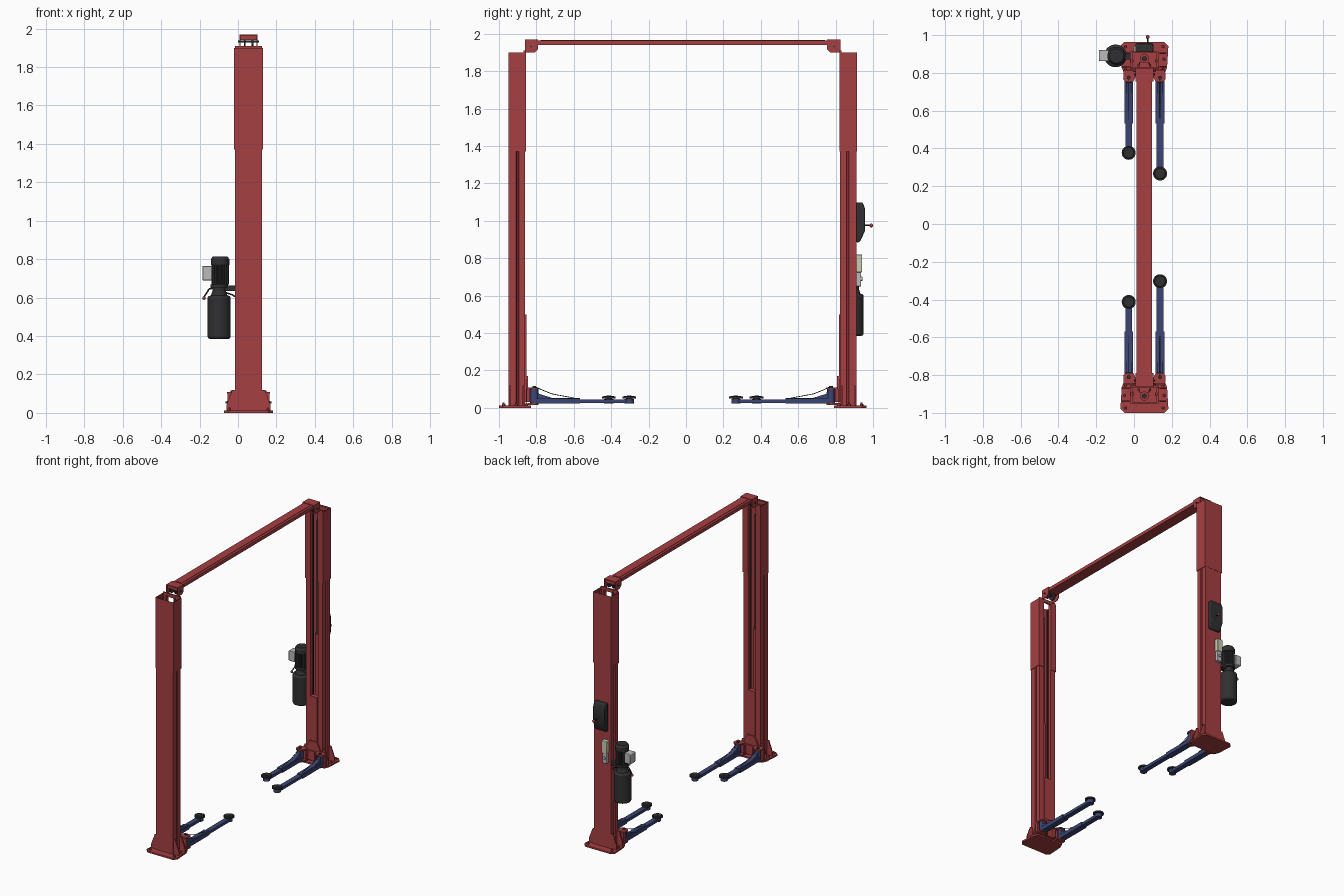
import bpy, bmesh, math
from mathutils import Vector, Matrix

if "Cube" in bpy.data.objects:
    bpy.data.objects.remove(bpy.data.objects["Cube"])

C = -0.018   # mid plane between the two posts
XC = 0.055   # post centre in x


def material(name, *rgb):
    m = bpy.data.materials.new(name)
    m.diffuse_color = (*rgb, 1)
    m.use_nodes = True
    m.node_tree.nodes["Principled BSDF"].inputs["Base Color"].default_value = m.diffuse_color
    return m


RED = material("red paint", 0.38, 0.05, 0.055)
BLUE = material("blue paint", 0.045, 0.06, 0.17)
BLACK = material("black", 0.03, 0.03, 0.032)
GREY = material("light grey", 0.5, 0.5, 0.5)
CREAM = material("cream", 0.6, 0.6, 0.45)


def box(bm, x0, x1, y0, y1, z0, z1):
    m = Matrix.Translation(((x0 + x1) / 2, (y0 + y1) / 2, (z0 + z1) / 2))
    bmesh.ops.create_cube(bm, size=1, matrix=m @ Matrix.Diagonal((x1 - x0, y1 - y0, z1 - z0, 1)))


def rod(bm, a, b, r, r2=None, n=24):
    a, b = Vector(a), Vector(b)
    m = Matrix.Translation((a + b) / 2) @ (b - a).to_track_quat('Z', 'Y').to_matrix().to_4x4()
    bmesh.ops.create_cone(bm, cap_ends=True, segments=n, radius1=r, radius2=r if r2 is None else r2,
                          depth=(b - a).length, matrix=m)


def ball(bm, p, r):
    bmesh.ops.create_uvsphere(bm, u_segments=16, v_segments=10, radius=r, matrix=Matrix.Translation(p))


def prism(bm, pts, axis, a, b):
    def at(p, t):
        return {'x': (t, p[0], p[1]), 'y': (p[0], t, p[1]), 'z': (p[0], p[1], t)}[axis]
    lo = [bm.verts.new(at(p, a)) for p in pts]
    hi = [bm.verts.new(at(p, b)) for p in pts]
    n = len(pts)
    fs = [bm.faces.new(lo), bm.faces.new(hi)]
    fs += [bm.faces.new((lo[i], lo[(i + 1) % n], hi[(i + 1) % n], hi[i])) for i in range(n)]
    bmesh.ops.recalc_face_normals(bm, faces=fs)


def wire(bm, pts, r):
    for a, b in zip(pts, pts[1:]):
        rod(bm, a, b, r, n=8)


def part(name, mat, build, mirror=False, bevel=0):
    """build fills a bmesh; mirrored parts are measured from the mid plane."""
    bm = bmesh.new()
    build(bm)
    for f in bm.faces:
        f.smooth = True
    for e in bm.edges:
        e.smooth = len(e.link_faces) == 2 and e.calc_face_angle(0) < 0.55
    me = bpy.data.meshes.new(name)
    bm.to_mesh(me)
    bm.free()
    me.materials.append(mat)
    ob = bpy.data.objects.new(name, me)
    bpy.context.collection.objects.link(ob)
    if bevel:
        b = ob.modifiers.new("bevel", 'BEVEL')
        b.width, b.segments, b.limit_method = bevel, 2, 'ANGLE'
    if mirror:
        ob.location.y = C
        m = ob.modifiers.new("mirror", 'MIRROR')
        m.use_axis = (False, True, False)
    return ob


def sym(half):
    """closed outline from its right half, given outside of post to slot"""
    return [(XC + u, v) for u, v in half] + [(XC - u, v) for u, v in reversed(half)]


# posts: folded C section with a groove down each side and a slot facing inward
T = 0.006
post = sym([(0.070, -0.930), (0.070, -0.890), (0.062, -0.886), (0.062, -0.879), (0.070, -0.875),
            (0.070, -0.842), (0.030, -0.842), (0.030, -0.865), (0.030 + T, -0.865), (0.030 + T, -0.848),
            (0.064, -0.848), (0.064, -0.872), (0.056, -0.876), (0.056, -0.889), (0.064, -0.893), (0.064, -0.924)])
part("post", RED, lambda bm: prism(bm, post, 'z', 0.01, 1.895), True)
sleeve = sym([(0.075, -0.932), (0.075, -0.838), (0.030, -0.838), (0.030, -0.8415),
              (0.0705, -0.8415), (0.0705, -0.9305)])
part("post_extension", RED, lambda bm: prism(bm, sleeve, 'z', 1.37, 1.9), True)


# base plate with side gussets and anchor bolts
def base(bm):
    prism(bm, sym([(0.105, -0.982), (0.127, -0.96), (0.120, -0.845), (0.105, -0.81)]), 'z', 0, 0.012)
    for s in (-1, 1):
        for y in (-0.925, -0.855):
            prism(bm, [(XC + s * u, z) for u, z in ((0.068, 0.012), (0.115, 0.012), (0.115, 0.04), (0.085, 0.12),
                                                   (0.068, 0.12))], 'y', y, y + 0.008)


def bolts(bm):
    for s in (-1, 1):
        for u, y in ((0.10, -0.957), (0.105, -0.89), (0.10, -0.836)):
            rod(bm, (XC + s * u, y, 0.01), (XC + s * u, y, 0.02), 0.010, n=6)
            rod(bm, (XC + s * u, y, 0.02), (XC + s * u, y, 0.028), 0.005, n=10)


part("base_plate", RED, base, True)
part("anchor_bolts", RED, bolts, True)


# carriage sliding in the post, with lugs for the arms
def carriage(bm):
    box(bm, XC - 0.028, XC + 0.028, -0.875, -0.836, 0.03, 0.5)
    prism(bm, [(XC + u, z) for u, z in ((-0.06, 0.03), (0.06, 0.03), (0.06, 0.11), (0.03, 0.17),
                                       (-0.03, 0.17), (-0.06, 0.11))], 'y', -0.838, -0.826)
    box(bm, XC - 0.11, XC + 0.11, -0.835, -0.815, 0.03, 0.10)
    for s in (-1, 1):
        for z in (0.016, 0.100):
            prism(bm, [(XC + s * u, y) for u, y in ((0.045, -0.83), (0.11, -0.83), (0.112, -0.785), (0.10, -0.77),
                                                   (0.06, -0.77), (0.045, -0.80))], 'z', z, z + 0.009)
        box(bm, XC + s * 0.035 - 0.004, XC + s * 0.035 + 0.004, -0.83, -0.795, 0.03, 0.10)


part("carriage", RED, carriage, True)
part("hydraulic_cylinder", RED, lambda bm: rod(bm, (XC, -0.893, 0.012), (XC, -0.893, 0.95), 0.024), True)


def chains(bm):
    rod(bm, (XC, -0.893, 0.95), (XC, -0.893, 1.8), 0.013)
    for s in (-1, 1):
        box(bm, XC + s * 0.026 - 0.003, XC + s * 0.026 + 0.003, -0.87, -0.862, 0.5, 1.85)


part("piston_rod_and_chains", BLACK, chains, True)

# lifting arms: root, outer tube, inner tube, pad, restraint cable
for label, x, y1 in (("short", -0.028, -0.395), ("long", 0.138, -0.285)):
    def arm(bm):
        prism(bm, [(-0.812, 0.026), (-0.55, 0.026), (-0.55, 0.052), (-0.70, 0.054), (-0.768, 0.075),
                   (-0.775, 0.10), (-0.812, 0.10)], 'x', x - 0.014, x + 0.014)
        box(bm, x - 0.023, x + 0.023, -0.79, -0.55, 0.022, 0.050)
        box(bm, x - 0.018, x + 0.018, -0.56, y1, 0.025, 0.046)
        rod(bm, (x, y1, 0.022), (x, y1, 0.048), 0.025)
        rod(bm, (x, -0.793, 0.026), (x, -0.793, 0.10), 0.022)

    def pad(bm):
        rod(bm, (x, y1, 0.044), (x, y1, 0.052), 0.018)
        rod(bm, (x, y1, 0.050), (x, y1, 0.060), 0.037, n=32)
        rod(bm, (x, y1, 0.060), (x, y1, 0.063), 0.030, 0.027, n=32)
        rod(bm, (x, y1, 0.063), (x, y1, 0.065), 0.012)

    def cable(bm):
        rod(bm, (x, -0.793, 0.10), (x, -0.793, 0.117), 0.010)
        wire(bm, [(x, -0.793, 0.115), (x, -0.75, 0.095), (x, -0.70, 0.075), (x, -0.60, 0.056), (x, -0.57, 0.050)], 0.002)

    part(label + "_arm", BLUE, arm, True)
    part(label + "_arm_pad", BLACK, pad, True)
    part(label + "_arm_restraint", BLACK, cable, True)


# overhead beam with end brackets and cable pulleys
def beam(bm):
    box(bm, 0.014, 0.096, C - 0.835, C + 0.835, 1.94, 1.965)
    box(bm, 0.032, 0.078, C - 0.76, C + 0.76, 1.964, 1.968)


def bracket(bm):
    for x in (0.008, 0.096):
        prism(bm, [(-0.843, 1.900), (-0.79, 1.900), (-0.772, 1.918), (-0.772, 1.970), (-0.843, 1.970)],
              'x', x, x + 0.006)
    box(bm, 0.008, 0.102, -0.843, -0.772, 1.965, 1.970)
    box(bm, XC - 0.07, XC + 0.07, -0.85, -0.838, 1.885, 1.91)


def pulleys(bm):
    rod(bm, (0.0, -0.81, 1.932), (0.11, -0.81, 1.932), 0.005, n=12)
    for x in (0.03, 0.07):
        rod(bm, (x, -0.81, 1.932), (x + 0.01, -0.81, 1.932), 0.028)


part("overhead_beam", RED, beam)
part("beam_bracket", RED, bracket, True)
part("cable_pulleys", BLACK, pulleys, True)

# power unit beside the rear post
PX, PY = -0.098, 0.89
part("oil_tank", BLACK, lambda bm: rod(bm, (PX, PY, 0.385), (PX, PY, 0.61), 0.06, n=40), bevel=0.012)


def motor(bm):
    rod(bm, (PX, PY, 0.605), (PX, PY, 0.635), 0.045, 0.035)
    rod(bm, (PX, PY, 0.63), (PX, PY, 0.665), 0.035)
    rod(bm, (PX, PY, 0.65), (PX, PY, 0.668), 0.046)
    fins = [((PX + 5e-3) + r * math.cos(a), PY + r * math.sin(a)) for i in range(64)
            for r, a in [(0.046 if i % 4 < 2 else 0.039, i * math.tau / 64)]]
    prism(bm, fins, 'z', 0.668, 0.77)
    rod(bm, (PX + 5e-3, PY, 0.77), (PX + 5e-3, PY, 0.80), 0.048)
    rod(bm, (PX + 5e-3, PY, 0.80), (PX + 5e-3, PY, 0.815), 0.048, 0.038)
    box(bm, PX, -0.012, PY - 0.02, PY + 0.015, 0.635, 0.662)
    wire(bm, [(PX + 0.02, PY, 0.63), (-0.03, PY, 0.615), (-0.014, PY, 0.605)], 0.004)
    wire(bm, [(PX - 0.03, PY, 0.65), (-0.15, PY, 0.645), (-0.178, PY, 0.602)], 0.004)


part("pump_and_motor", BLACK, motor)
part("pump_lever_knob", RED, lambda bm: ball(bm, (-0.177, PY, 0.597), 0.009))
part("motor_terminal_box", GREY, lambda bm: box(bm, -0.185, -0.135, 0.862, 0.922, 0.69, 0.765), bevel=0.004)

# release cover, lever and switch box on the outer face of the rear post
OUT = 0.91
cover = [(OUT, 0.885), (0.928, 0.885), (0.957, 0.945), (0.957, 1.065), (0.945, 1.098), (OUT, 1.098)]
part("release_cover", BLACK, lambda bm: prism(bm, cover, 'x', 0.008, 0.102), bevel=0.006)
part("release_lever", BLACK, lambda bm: rod(bm, (0.072, 0.95, 0.975), (0.072, 0.985, 0.975), 0.004, n=12))
part("release_lever_knob", RED, lambda bm: ball(bm, (0.072, 0.99, 0.975), 0.010))
part("switch_box", CREAM, lambda bm: box(bm, -0.002, 0.042, OUT, 0.942, 0.725, 0.82), bevel=0.004)


def switch(bm):
    box(bm, 0.002, 0.038, OUT, 0.936, 0.65, 0.727)
    rod(bm, (0.02, 0.93, 0.69), (0.02, 0.944, 0.69), 0.011)


part("limit_switch", GREY, switch, bevel=0.002)
